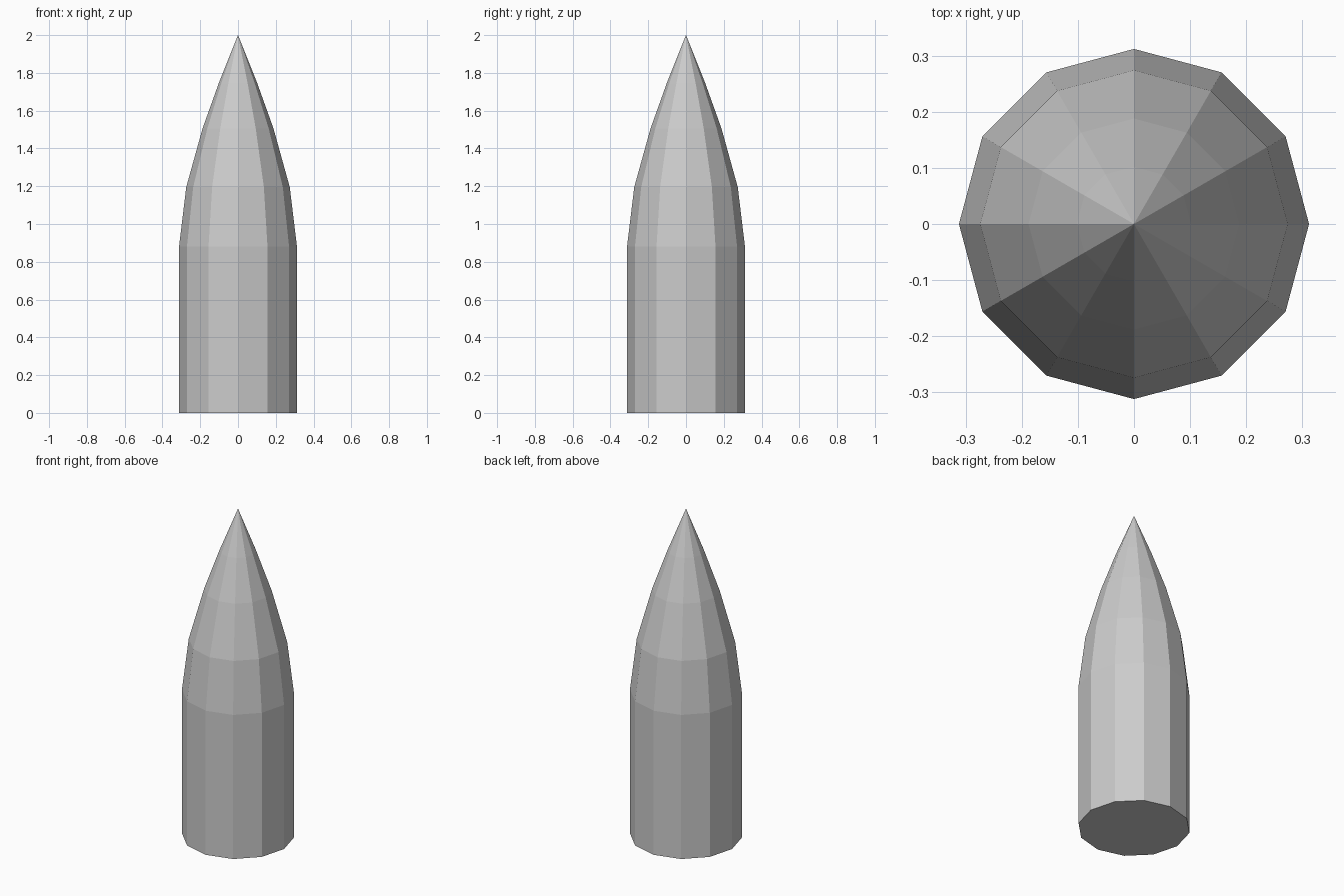
import bpy, bmesh
from math import cos, sin, pi

if "Cube" in bpy.data.objects:
    bpy.data.objects.remove(bpy.data.objects["Cube"])

SIDES = 12
# (radius, height) rings from the base up to the last ring below the tip
PROFILE = [(0.312, 0.0), (0.312, 0.882), (0.274, 1.195), (0.188, 1.505), (0.102, 1.745)]
TIP_Z = 2.0

bm = bmesh.new()
rings = [[bm.verts.new((r * cos(2 * pi * i / SIDES), r * sin(2 * pi * i / SIDES), z))
          for i in range(SIDES)] for r, z in PROFILE]
tip = bm.verts.new((0, 0, TIP_Z))

# flat base cap
bm.faces.new(rings[0][::-1])
# straight body and tapering nose
for low, high in zip(rings, rings[1:]):
    for i in range(SIDES):
        j = (i + 1) % SIDES
        bm.faces.new((low[i], low[j], high[j], high[i]))
# pointed tip
for i in range(SIDES):
    bm.faces.new((rings[-1][i], rings[-1][(i + 1) % SIDES], tip))

mesh = bpy.data.meshes.new("pointed_shell")
bm.to_mesh(mesh)
bm.free()
bpy.context.collection.objects.link(bpy.data.objects.new("pointed_shell", mesh))
